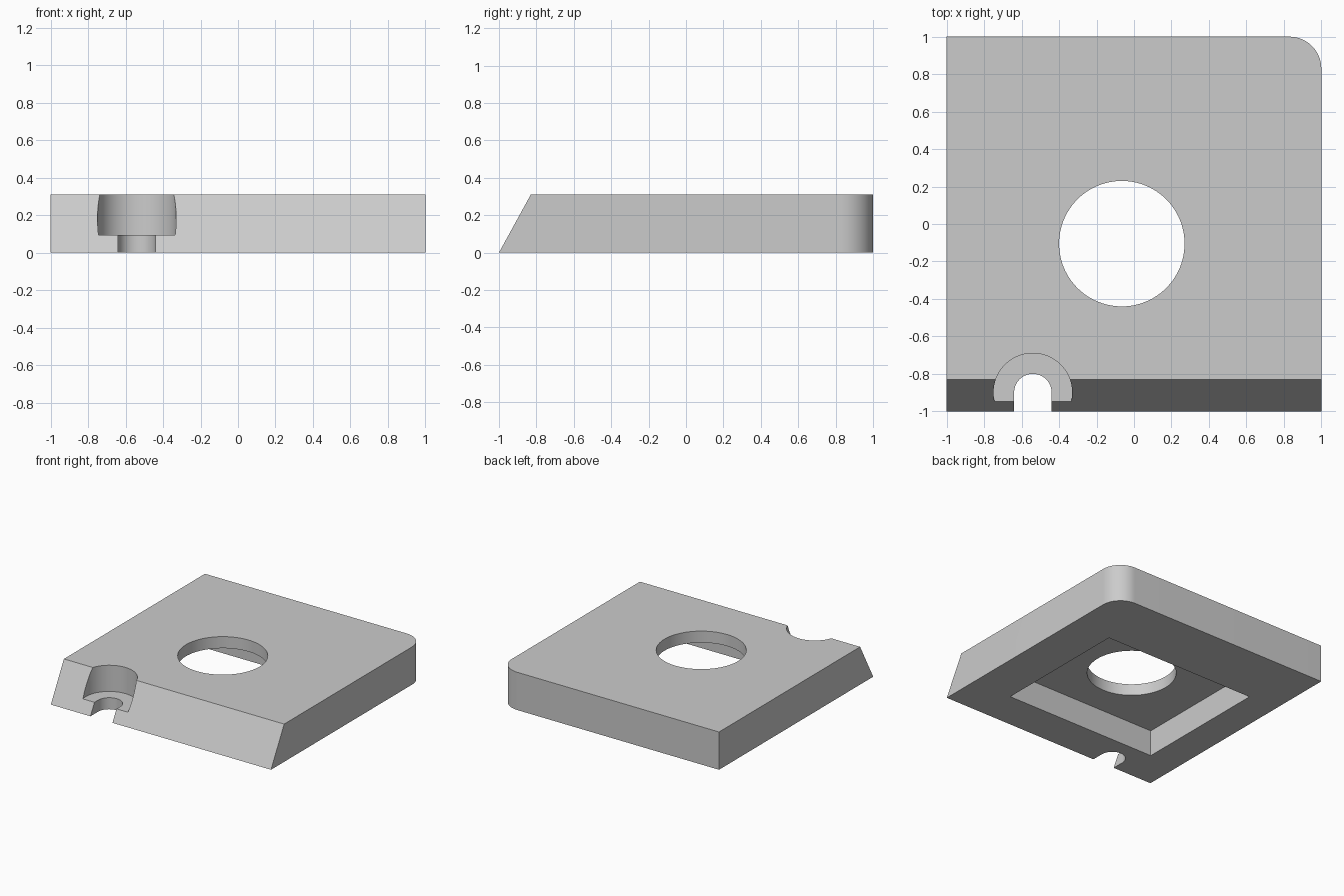
import bpy
import bmesh
from mathutils import Vector

cube = bpy.data.objects.get("Cube")
if cube:
    bpy.data.objects.remove(cube, do_unlink=True)

HEIGHT = 0.31
TOP_FRONT = -0.83      # front edge of the top face, above the sloped side
HOLE = (-0.065, -0.105)
NOTCH = (-0.54, -0.9)

grey = bpy.data.materials.new("light grey")
grey.use_nodes = True
colour = (0.6, 0.6, 0.6, 1)
grey.diffuse_color = colour
grey.node_tree.nodes["Principled BSDF"].inputs["Base Color"].default_value = colour


def add_object(name, bm):
    bmesh.ops.recalc_face_normals(bm, faces=bm.faces)
    mesh = bpy.data.meshes.new(name)
    bm.to_mesh(mesh)
    bm.free()
    mesh.materials.append(grey)
    obj = bpy.data.objects.new(name, mesh)
    bpy.context.collection.objects.link(obj)
    return obj


def box(name, low, high):
    bm = bmesh.new()
    bmesh.ops.create_cube(bm, size=1)
    low, high = Vector(low), Vector(high)
    for v in bm.verts:
        v.co = (low + high) / 2 + v.co * (high - low)
    return add_object(name, bm)


def cylinder(name, centre, radius, low, high):
    bm = bmesh.new()
    bmesh.ops.create_cone(bm, cap_ends=True, segments=96, radius1=radius,
                          radius2=radius, depth=high - low)
    bmesh.ops.translate(bm, verts=bm.verts, vec=(*centre, (low + high) / 2))
    return add_object(name, bm)


# Plate: side profile swept across x, then one vertical back corner rounded
bm = bmesh.new()
profile = [(-1, 0), (1, 0), (1, HEIGHT), (TOP_FRONT, HEIGHT)]
side = bm.faces.new([bm.verts.new((-1, y, z)) for y, z in profile])
swept = bmesh.ops.extrude_face_region(bm, geom=[side])["geom"]
bmesh.ops.translate(bm, vec=(2, 0, 0),
                    verts=[g for g in swept if isinstance(g, bmesh.types.BMVert)])
corner = [e for e in bm.edges if all(v.co.x > 0.9 and v.co.y > 0.9 for v in e.verts)]
bmesh.ops.bevel(bm, geom=corner, offset=0.17, segments=16, profile=0.5,
                affect='EDGES')
plate = add_object("plate", bm)

# Cutters: underside pocket, central hole, stepped notch with open slot
x, y = NOTCH
cutters = [
    box("pocket_cutter", (-0.735, -0.68, -0.2), (0.645, 0.475, 0.215)),
    cylinder("hole_cutter", HOLE, 0.335, -0.3, 0.6),
    cylinder("counterbore_cutter", NOTCH, 0.21, 0.095, 0.6),
    cylinder("slot_end_cutter", NOTCH, 0.1, -0.3, 0.5),
    box("slot_cutter", (x - 0.1, -1.3, -0.4), (x + 0.1, y, 0.45)),
]
bpy.context.view_layer.objects.active = plate
plate.select_set(True)
for cutter in cutters:
    cut = plate.modifiers.new(cutter.name, 'BOOLEAN')
    cut.operation = 'DIFFERENCE'
    cut.solver = 'EXACT'
    cut.object = cutter
    bpy.ops.object.modifier_apply(modifier=cut.name)
    bpy.data.objects.remove(cutter, do_unlink=True)

# Smooth the round walls and keep the edges sharp
bpy.ops.object.shade_smooth_by_angle(angle=0.5)
